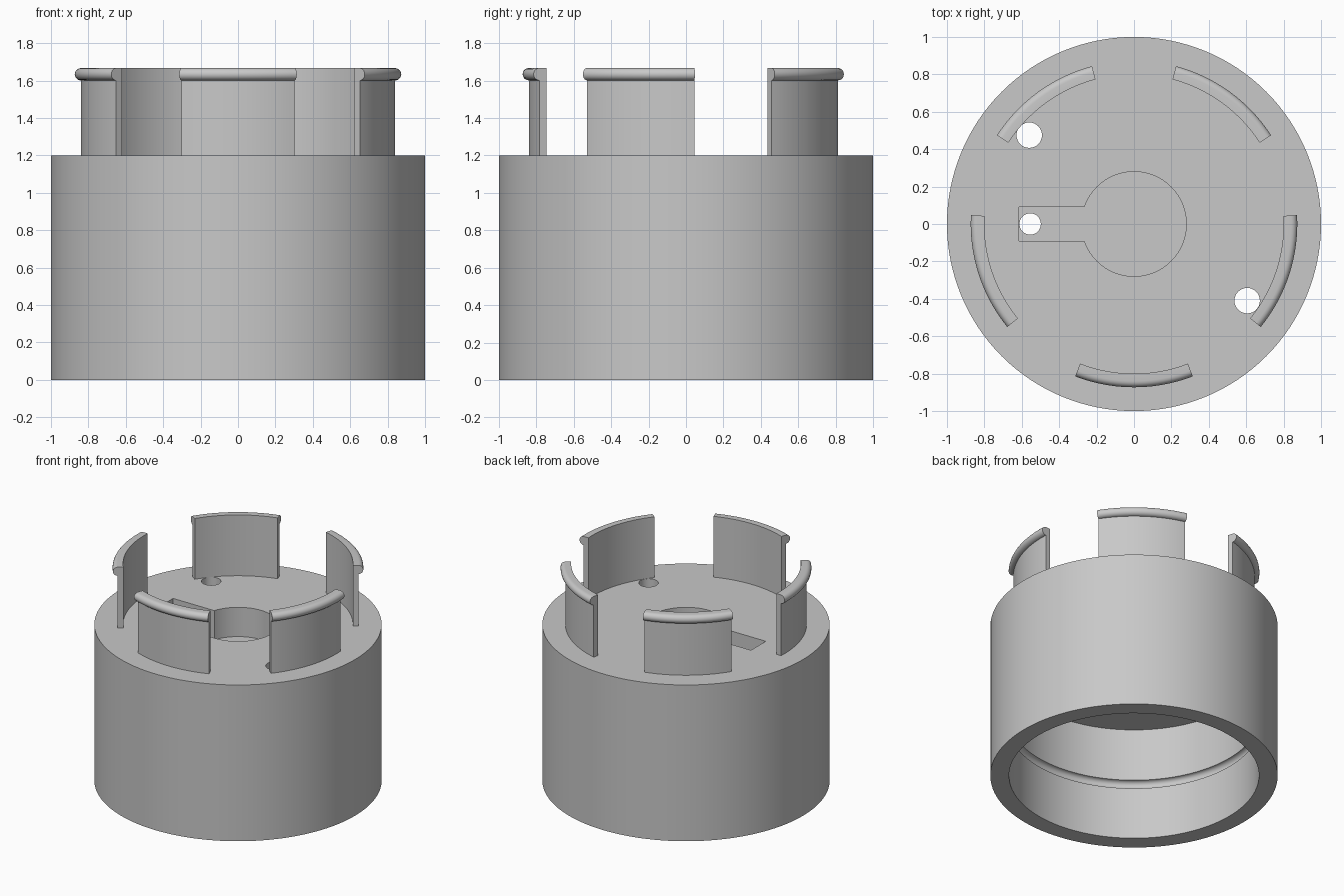
import bpy, bmesh, math
from mathutils import Matrix, Vector

if "Cube" in bpy.data.objects:
    bpy.data.objects.remove(bpy.data.objects["Cube"], do_unlink=True)

grey = bpy.data.materials.new("light_grey")
grey.use_nodes = True
COLOUR = (0.58, 0.58, 0.58, 1)
grey.diffuse_color = COLOUR
grey.node_tree.nodes["Principled BSDF"].inputs["Base Color"].default_value = COLOUR

TOP, CEILING, FLOOR = 1.2, 0.87, 0.975
CLIP_TOP, BEAD = 1.667, 0.033


def bead_arc(radius, z, steps=10):
    """Half circle bulging outward, from bottom to top."""
    angles = [math.pi * (i / steps - 0.5) for i in range(steps + 1)]
    return [(radius + BEAD * math.cos(a), z + BEAD * math.sin(a)) for a in angles]


def make_object(name, bm):
    bmesh.ops.recalc_face_normals(bm, faces=bm.faces)
    mesh = bpy.data.meshes.new(name)
    bm.to_mesh(mesh)
    bm.free()
    mesh.materials.append(grey)
    obj = bpy.data.objects.new(name, mesh)
    bpy.context.collection.objects.link(obj)
    return obj


def sweep(name, profile, closed, start, angle, steps):
    """Turn an (r, z) profile around the z axis and cap any open ends."""
    bm = bmesh.new()
    verts = [bm.verts.new((r, 0, z)) for r, z in profile]
    edges = [bm.edges.new(pair) for pair in zip(verts, verts[1:])]
    if closed:
        edges.append(bm.edges.new((verts[-1], verts[0])))
    bmesh.ops.spin(bm, geom=verts + edges, cent=(0, 0, 0), axis=(0, 0, 1),
                   angle=angle, steps=steps)
    bmesh.ops.remove_doubles(bm, verts=bm.verts, dist=1e-5)
    bmesh.ops.holes_fill(bm, edges=[e for e in bm.edges if e.is_boundary], sides=0)
    bmesh.ops.rotate(bm, verts=bm.verts, cent=(0, 0, 0),
                     matrix=Matrix.Rotation(start, 3, 'Z'))
    return make_object(name, bm)


def cylinder(name, x, y, radius, low, high, segments=48):
    bm = bmesh.new()
    bmesh.ops.create_cone(bm, cap_ends=True, segments=segments, radius1=radius,
                          radius2=radius, depth=high - low,
                          matrix=Matrix.Translation((x, y, (low + high) / 2)))
    return make_object(name, bm)


def box(name, low, high):
    low, high = Vector(low), Vector(high)
    bm = bmesh.new()
    bmesh.ops.create_cube(bm, size=1, matrix=Matrix.Translation((low + high) / 2)
                          @ Matrix.Diagonal((high - low).to_4d()))
    return make_object(name, bm)


def activate(obj):
    bpy.ops.object.select_all(action='DESELECT')
    obj.select_set(True)
    bpy.context.view_layer.objects.active = obj


def cut(target, cutter):
    cutter.hide_render = True
    mod = target.modifiers.new("cut", 'BOOLEAN')
    mod.operation, mod.solver, mod.object = 'DIFFERENCE', 'EXACT', cutter
    activate(target)
    bpy.ops.object.modifier_apply(modifier=mod.name)
    bpy.data.objects.remove(cutter, do_unlink=True)


def smooth(obj):
    activate(obj)
    bpy.ops.object.shade_smooth_by_angle(angle=math.radians(30))


# Hollow cup, open below, with a snap groove inside the wall
groove = bead_arc(0.87, 0.433)
body = sweep("body", [(1, TOP), (1, 0), (0.87, 0)] + groove + [(0.87, CEILING)],
             False, 0, math.tau, 128)

# Keyhole-shaped pocket in the top
cut(body, cylinder("pocket_cutter", 0, 0, 0.28, FLOOR, 1.4, 64))
cut(body, box("slot_cutter", (-0.615, -0.09, FLOOR), (-0.15, 0.09, 1.4)))

# Through holes in the top plate
for x, y, radius in [(-0.555, 0, 0.057), (-0.56, 0.475, 0.068), (0.605, -0.41, 0.068)]:
    cut(body, cylinder("hole_cutter", x, y, radius, 0.7, 1.4, 32))
smooth(body)

# Five curved snap clips with a rounded bead on the outer rim
clip_profile = [(0.8, TOP), (0.84, TOP)] + bead_arc(0.84, CLIP_TOP - BEAD) + [(0.8, CLIP_TOP)]
half = math.radians(21.1)
for i in range(5):
    middle = math.radians(-90 + 72 * i)
    smooth(sweep(f"snap_clip_{i + 1}", clip_profile, True, middle - half, 2 * half, 20))
